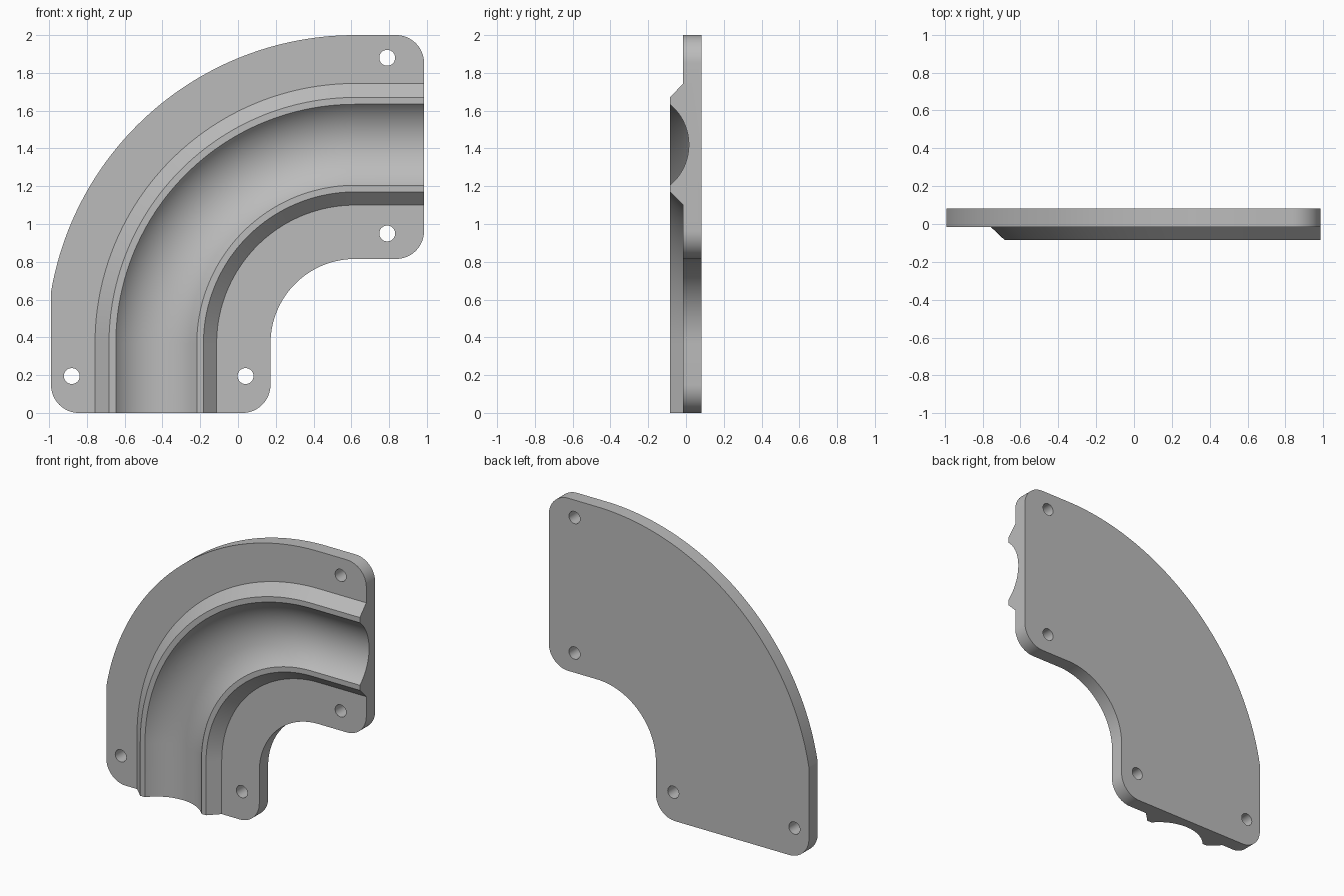
import bpy, bmesh
from math import pi, sin, cos, asin, radians

CX, CZ = 0.62, 0.367               # centre of the bend
LEFT, RIGHT, TOP, INNER = -0.99, 0.985, 2.0, 0.172
FRONT, FACE, BACK = -0.085, -0.015, 0.081
R_OUT, R_IN = TOP - CZ, CX - INNER
CORNER = 0.148

cube = bpy.data.objects.get("Cube")
if cube:
    bpy.data.objects.remove(cube, do_unlink=True)

grey = bpy.data.materials.new("plain grey")
grey.use_nodes = True
colour = (0.5, 0.5, 0.5, 1)
grey.diffuse_color = colour
grey.node_tree.nodes["Principled BSDF"].inputs["Base Color"].default_value = colour


def arc(cx, cz, r, a0, a1, n):
    """Points on an arc, angles in degrees."""
    angles = [radians(a0 + (a1 - a0) * i / n) for i in range(n + 1)]
    return [(cx + r * cos(a), cz + r * sin(a)) for a in angles]


def finish(name, bm):
    bmesh.ops.recalc_face_normals(bm, faces=bm.faces)
    mesh = bpy.data.meshes.new(name)
    bm.to_mesh(mesh)
    bm.free()
    mesh.materials.append(grey)
    obj = bpy.data.objects.new(name, mesh)
    bpy.context.collection.objects.link(obj)
    return obj


def slab(name, outline, y0, y1):
    """Extrude an x-z outline from y0 to y1."""
    bm = bmesh.new()
    face = bm.faces.new([bm.verts.new((x, y0, z)) for x, z in outline])
    new = bmesh.ops.extrude_face_region(bm, geom=[face])["geom"]
    verts = [v for v in new if isinstance(v, bmesh.types.BMVert)]
    bmesh.ops.translate(bm, verts=verts, vec=(0, y1 - y0, 0))
    return finish(name, bm)


def sweep(name, section, extra):
    """Carry a closed (radius, y) section round the bend and its straight ends."""
    n = 64
    stations = [(pi, 0, -CZ - extra)]
    stations += [(pi - pi / 2 * i / n, 0, 0) for i in range(n + 1)]
    stations += [(pi / 2, RIGHT - CX + extra, 0)]
    bm = bmesh.new()
    rings = [[bm.verts.new((CX + dx + r * cos(a), y, CZ + dz + r * sin(a)))
              for r, y in section] for a, dx, dz in stations]
    for p, q in zip(rings, rings[1:]):
        for i in range(len(section)):
            bm.faces.new((p[i - 1], p[i], q[i], q[i - 1]))
    bm.faces.new(rings[0])
    bm.faces.new(rings[-1])
    return finish(name, bm)


def combine(target, tool, operation):
    mod = target.modifiers.new(operation.lower(), "BOOLEAN")
    mod.operation, mod.solver, mod.object = operation, "EXACT", tool
    bpy.context.view_layer.objects.active = target
    bpy.ops.object.modifier_apply(modifier=mod.name)
    bpy.data.objects.remove(tool, do_unlink=True)


# Flange plate: outer arc is trimmed by the flat left side
c = CORNER
trim = 180 - math_deg if (math_deg := asin((1 - ((CX - LEFT) / R_OUT) ** 2) ** 0.5) * 180 / pi) else 180
outline = (
    arc(LEFT + c, c, c, 270, 180, 16)
    + arc(CX, CZ, R_OUT, trim, 90, 64)
    + arc(RIGHT - c, TOP - c, c, 90, 0, 16)
    + arc(RIGHT - c, CZ + R_IN + c, c, 0, -90, 16)
    + arc(CX, CZ, R_IN, 90, 180, 48)
    + arc(INNER - c, c, c, 0, -90, 16)
)
body = slab("curved_half_pipe_flange", outline, FACE, BACK)

# Raised bevelled rib
rib = sweep("rib", [(0.733, 0.03), (0.733, FACE), (0.803, FRONT),
                    (1.303, FRONT), (1.377, FACE), (1.377, 0.03)], 0)
combine(body, rib, "UNION")

# Round-bottomed channel
half, depth, mid = 0.2145, 0.1, 1.0525
radius = (half ** 2 + depth ** 2) / (2 * depth)
spread = asin(half / radius) * 180 / pi
channel = arc(mid, FRONT + depth - radius, radius, 90 + spread, 90 - spread, 32)
channel += [(mid + half, -0.2), (mid - half, -0.2)]
combine(body, sweep("channel_cutter", channel, 0.1), "DIFFERENCE")

# Four screw holes
for x, z in ((0.79, 1.88), (0.79, 0.95), (-0.88, 0.195), (0.04, 0.195)):
    circle = arc(x, z, 0.042, 0, 360, 48)[:-1]
    combine(body, slab("hole_cutter", circle, -0.2, 0.2), "DIFFERENCE")

# Smooth the curves, keep the edges crisp
bpy.ops.object.select_all(action="DESELECT")
body.select_set(True)
bpy.context.view_layer.objects.active = body
bpy.ops.object.shade_smooth_by_angle(angle=radians(8.5))
